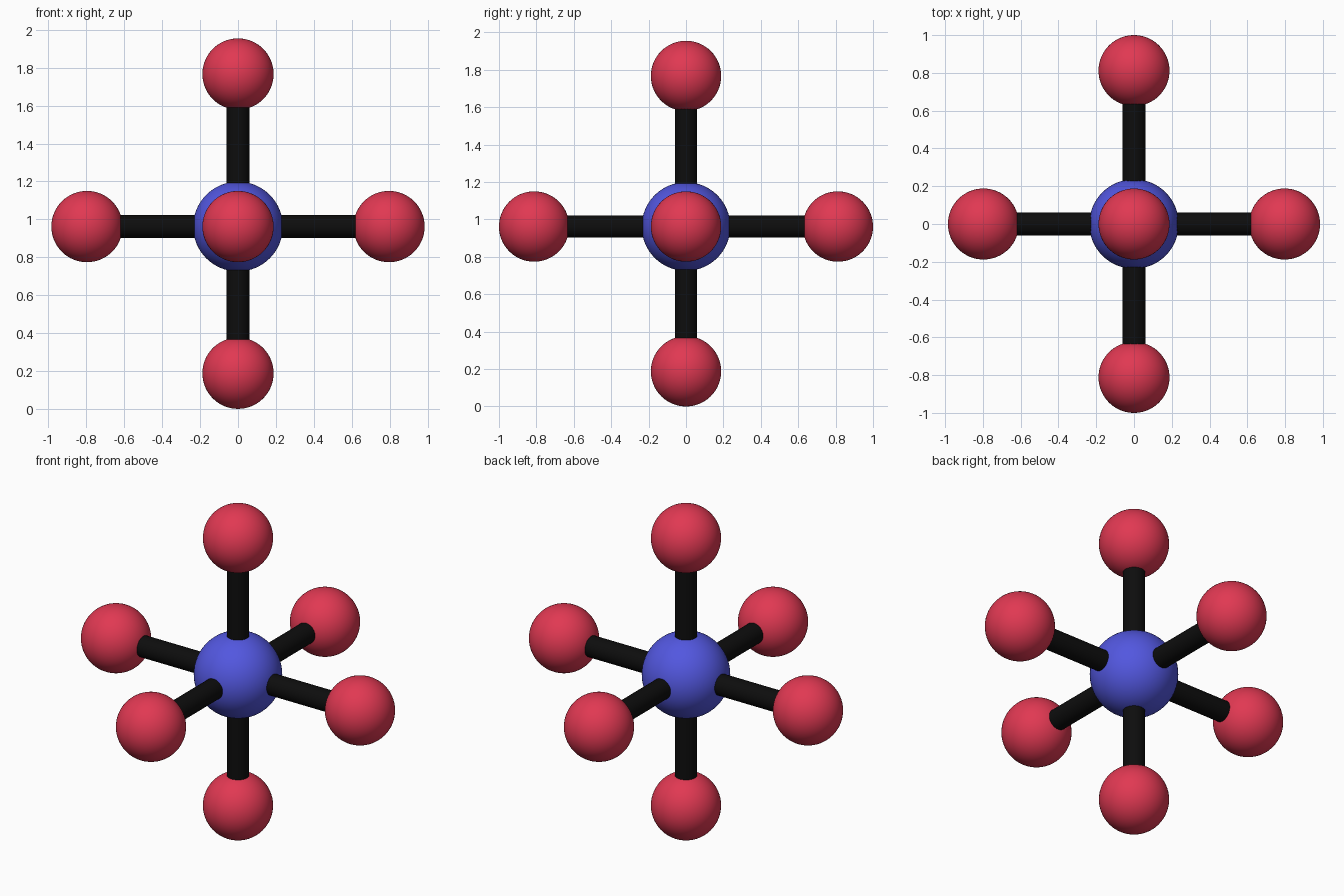
import bpy
from mathutils import Vector

if "Cube" in bpy.data.objects:
    bpy.data.objects.remove(bpy.data.objects["Cube"])

HUB = Vector((0, 0, 0.962))
HUB_R, BALL_R, ROD_R = 0.237, 0.188, 0.06


def material(name, rgb):
    m = bpy.data.materials.new(name)
    m.diffuse_color = (*rgb, 1)
    m.use_nodes = True
    m.node_tree.nodes["Principled BSDF"].inputs["Base Color"].default_value = m.diffuse_color
    return m


RED = material("red", (0.75, 0.04, 0.085))
BLUE = material("blue", (0.085, 0.095, 0.74))
BLACK = material("black", (0.004, 0.004, 0.004))


def finish(name, mat):
    obj = bpy.context.object
    obj.name = name
    obj.data.materials.append(mat)
    bpy.ops.object.shade_smooth_by_angle()


def ball(name, centre, radius, mat):
    bpy.ops.mesh.primitive_uv_sphere_add(segments=64, ring_count=32,
                                         radius=radius, location=centre)
    finish(name, mat)


def rod(name, a, b):
    axis = b - a
    bpy.ops.mesh.primitive_cylinder_add(
        vertices=48, radius=ROD_R, depth=axis.length, location=(a + b) / 2,
        rotation=axis.to_track_quat('Z', 'Y').to_euler())
    finish(name, BLACK)


# Central ball
ball("centre_ball", HUB, HUB_R, BLUE)

# Six arms: a rod from the centre and a ball at its end
arms = {
    "left": (-0.797, 0, 0), "right": (0.797, 0, 0),
    "front": (0, -0.812, 0), "back": (0, 0.812, 0),
    "bottom": (0, 0, -0.774), "top": (0, 0, 0.805),
}
for side, offset in arms.items():
    end = HUB + Vector(offset)
    rod(side + "_rod", HUB, end)
    ball(side + "_ball", end, BALL_R, RED)
